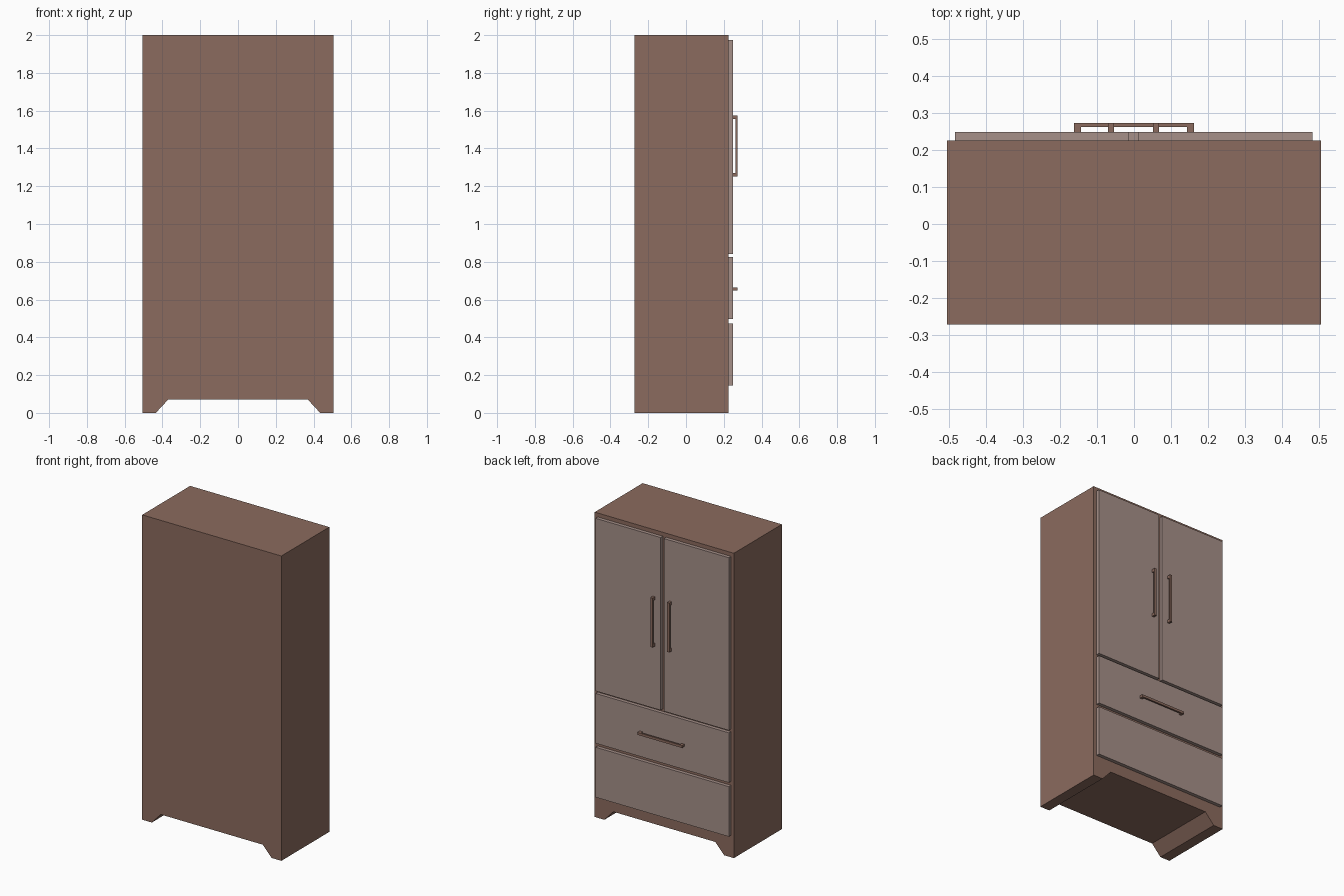
import bpy, bmesh
from mathutils import Matrix

if "Cube" in bpy.data.objects:
    bpy.data.objects.remove(bpy.data.objects["Cube"])


def material(name, rgb):
    m = bpy.data.materials.new(name)
    m.diffuse_color = (*rgb, 1)
    m.use_nodes = True
    m.node_tree.nodes["Principled BSDF"].inputs["Base Color"].default_value = m.diffuse_color
    return m


BROWN = material("brown_wood", (0.26, 0.147, 0.112))
PALE = material("pale_wood", (0.38, 0.28, 0.25))


def make_object(name, bm, mat):
    bmesh.ops.recalc_face_normals(bm, faces=bm.faces)
    mesh = bpy.data.meshes.new(name)
    bm.to_mesh(mesh)
    bm.free()
    mesh.materials.append(mat)
    ob = bpy.data.objects.new(name, mesh)
    bpy.context.collection.objects.link(ob)
    return ob


def prism(name, profile, start, depth, mat, axis="y", matrix=None):
    """Extrude a flat profile: (x, z) along y, or (x, y) along z."""
    place = (lambda a, b: (a, start, b)) if axis == "y" else (lambda a, b: (a, b, start))
    bm = bmesh.new()
    face = bm.faces.new([bm.verts.new(place(a, b)) for a, b in profile])
    new = bmesh.ops.extrude_face_region(bm, geom=[face])["geom"]
    offset = (0, depth, 0) if axis == "y" else (0, 0, depth)
    bmesh.ops.translate(bm, vec=offset,
                        verts=[v for v in new if isinstance(v, bmesh.types.BMVert)])
    if matrix:
        bmesh.ops.transform(bm, matrix=matrix, verts=bm.verts)
    return make_object(name, bm, mat)


def panel(name, x0, x1, z0, z1):
    return prism(name, [(x0, z0), (x1, z0), (x1, z1), (x0, z1)], 0.225, 0.023, PALE)


def handle(name, x, z, vertical):
    # U-shaped bracket: two posts joined by a thin bar
    half, post, near, bar, far = 0.162, 0.019, 0.248, 0.262, 0.273
    profile = [(-half, near), (-half, far), (half, far), (half, near),
               (half - post, near), (half - post, bar),
               (-half + post, bar), (-half + post, near)]
    matrix = Matrix.Translation((x, 0, z))
    if vertical:
        matrix = matrix @ Matrix.Rotation(1.5707963, 4, "Y")
    return prism(name, profile, -0.008, 0.016, BROWN, "z", matrix)


# Carcass with the cut-away between its feet
prism("cabinet_body",
      [(-0.505, 0), (-0.435, 0), (-0.37, 0.07), (0.37, 0.07), (0.435, 0),
       (0.505, 0), (0.505, 2), (-0.505, 2)], -0.272, 0.497, BROWN)

# Doors and drawers
panel("left_door", 0.011, 0.482, 0.841, 1.974)
panel("right_door", -0.484, -0.013, 0.841, 1.974)
panel("upper_drawer", -0.484, 0.482, 0.498, 0.825)
panel("lower_drawer", -0.484, 0.482, 0.144, 0.472)

# Handles
handle("left_door_handle", 0.059, 1.413, True)
handle("right_door_handle", -0.062, 1.413, True)
handle("upper_drawer_handle", 0, 0.657, False)
